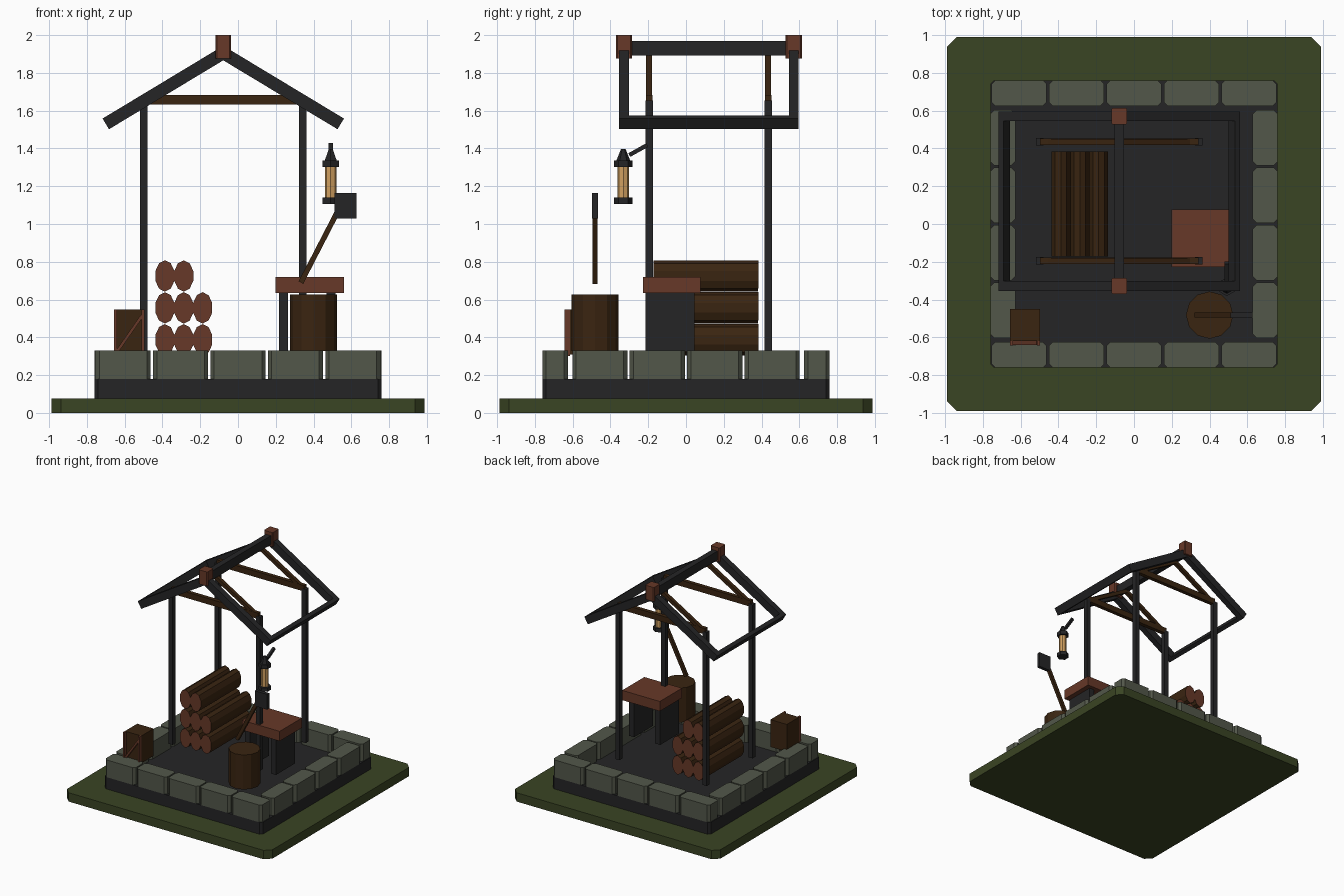
import bpy, bmesh, math
from mathutils import Matrix, Vector

if "Cube" in bpy.data.objects:
    bpy.data.objects.remove(bpy.data.objects["Cube"])


def mat(name, r, g, b):
    m = bpy.data.materials.new(name)
    m.diffuse_color = (r, g, b, 1)
    m.use_nodes = True
    m.node_tree.nodes["Principled BSDF"].inputs["Base Color"].default_value = m.diffuse_color
    return m


GRASS = mat("grass_green", 0.042, 0.058, 0.017)
STONE = mat("grey_stone", 0.085, 0.095, 0.068)
DARK = mat("charcoal", 0.018, 0.018, 0.019)
BROWN = mat("dark_brown", 0.042, 0.018, 0.0055)
RED = mat("red_brown", 0.135, 0.040, 0.021)
GLOW = mat("lantern_amber", 0.65, 0.36, 0.12)


def finish(bm, name, *mats):
    bmesh.ops.recalc_face_normals(bm, faces=bm.faces)
    me = bpy.data.meshes.new(name)
    bm.to_mesh(me)
    bm.free()
    for m in mats:
        me.materials.append(m)
    ob = bpy.data.objects.new(name, me)
    bpy.context.collection.objects.link(ob)
    return ob


def box(name, x0, x1, y0, y1, z0, z1, m, chamfer=0):
    """Axis-aligned box, optionally with chamfered upright edges."""
    bm = bmesh.new()
    bmesh.ops.create_cube(bm, size=1)
    for v in bm.verts:
        v.co = Vector(((x0 + x1) / 2 + v.co.x * (x1 - x0),
                       (y0 + y1) / 2 + v.co.y * (y1 - y0),
                       (z0 + z1) / 2 + v.co.z * (z1 - z0)))
    if chamfer:
        up = [e for e in bm.edges if abs(e.verts[0].co.z - e.verts[1].co.z) > 1e-4]
        bmesh.ops.bevel(bm, geom=up, offset=chamfer, segments=1, affect='EDGES')
    return finish(bm, name, m)


def beam(name, a, b, wide, thick, m):
    """Beam in an xz plane or yz plane; thick is measured across the slope."""
    a, b = Vector(a), Vector(b)
    d = (b - a).normalized()
    side = Vector((0, 1, 0)) if abs(d.y) < 1e-4 else Vector((1, 0, 0))
    up = d.cross(side).normalized()
    rot = Matrix((d, side, up)).transposed().to_4x4()
    bm = bmesh.new()
    bmesh.ops.create_cube(bm, size=1)
    bm.transform(Matrix.Translation((a + b) / 2) @ rot
                 @ Matrix.Diagonal(((b - a).length, wide, thick, 1)))
    return finish(bm, name, m)


def drum(name, x, y, z0, z1, r0, r1, sides, m):
    bm = bmesh.new()
    bmesh.ops.create_cone(bm, cap_ends=True, segments=sides, radius1=r0, radius2=r1, depth=z1 - z0)
    bm.transform(Matrix.Translation((x, y, (z0 + z1) / 2)))
    return finish(bm, name, m)


# Ground and foundation
box("grass_base", -0.988, 0.988, -0.988, 0.988, 0, 0.077, GRASS, 0.05)
box("floor_slab", -0.76, 0.76, -0.76, 0.76, 0.077, 0.18, DARK, 0.02)

# Stone border: five blocks front and back, four on each side
P = 0.304
for i in range(5):
    c = (i - 2) * P
    for label, y0, y1 in (("front", -0.76, -0.625), ("back", 0.625, 0.76)):
        box(f"{label}_stone_{i}", c - 0.146, c + 0.146, y0, y1, 0.18, 0.33, STONE, 0.02)
for i in range(4):
    c = (i - 1.5) * P
    for label, x0, x1 in (("left", -0.76, -0.628), ("right", 0.628, 0.76)):
        box(f"{label}_stone_{i}", x0, x1, c - 0.146, c + 0.146, 0.18, 0.33, STONE, 0.02)

# Posts, tie beams and inner rafters
RX = -0.078
for label, y in (("front", -0.195), ("back", 0.435)):
    for side, s in (("left", -1), ("right", 1)):
        x = RX + s * 0.42
        box(f"{label}_{side}_post", x - 0.02, x + 0.02, y - 0.02, y + 0.02, 0.32, 1.655, DARK)
        beam(f"{label}_{side}_inner_rafter", (x - s * 0.01, y, 1.645), (RX, y, 1.885), 0.032, 0.03, BROWN)
    box(f"{label}_tie_beam", RX - 0.42, RX + 0.42, y - 0.017, y + 0.017, 1.632, 1.683, BROWN)

# Outer roof frame with eaves, ridge and ridge caps
slope = Vector((0.622, 0, -0.375)).normalized()
for side, s in (("left", -1), ("right", 1)):
    end = Vector((RX + s * 0.622, 0, 1.53))
    for label, y in (("front", -0.328), ("back", 0.57)):
        beam(f"{label}_{side}_rafter", (RX, y, 1.905), (end.x, y, end.z), 0.052, 0.066, DARK)
    d = Vector((s * slope.x, 0, slope.z))
    eave = beam(f"{side}_eave", end - d * 0.032, end, 0.9, 0.066, DARK)
    eave.location.y = 0.121
box("ridge_beam", RX - 0.025, RX + 0.025, -0.33, 0.57, 1.893, 1.97, DARK)
for label, y in (("front", -0.328), ("back", 0.57)):
    box(f"{label}_ridge_cap", RX - 0.042, RX + 0.042, y - 0.043, y + 0.043, 1.877, 2.0, RED, 0.008)

# Stacked logs with pale sawn ends
for row, count in enumerate((3, 3, 2)):
    for i in range(count):
        bm = bmesh.new()
        bmesh.ops.create_cone(bm, cap_ends=True, segments=10, radius1=1, radius2=1, depth=0.555)
        bm.transform(Matrix.Translation((-0.387 + i * 0.1, 0.105, 0.387 + row * 0.169))
                     @ Matrix.Diagonal((0.053, 1, 0.083, 1)) @ Matrix.Rotation(math.pi / 2, 4, 'X'))
        for f in bm.faces:
            f.material_index = 1 if len(f.verts) > 4 else 0
        finish(bm, f"log_{row}_{i}", BROWN, RED)

# Work table
box("table_top", 0.198, 0.56, -0.227, 0.077, 0.635, 0.72, RED)
box("table_left_leg", 0.217, 0.265, -0.215, 0.045, 0.325, 0.635, DARK)
box("table_right_leg", 0.468, 0.516, -0.215, 0.045, 0.325, 0.635, DARK)

# Chopping block and axe
drum("chopping_block", 0.4, -0.482, 0.327, 0.627, 0.125, 0.125, 12, BROWN)
beam("axe_handle", (0.333, -0.482, 0.69), (0.55, -0.482, 1.11), 0.026, 0.028, BROWN)
box("axe_head", 0.51, 0.628, -0.497, -0.467, 1.03, 1.163, DARK)

# Crate with front bracing
box("crate", -0.655, -0.497, -0.618, -0.45, 0.31, 0.547, BROWN)
for label, x in (("left", -0.648), ("right", -0.504)):
    box(f"crate_{label}_batten", x - 0.008, x + 0.008, -0.643, -0.615, 0.3, 0.547, RED)
beam("crate_brace", (-0.64, -0.625, 0.325), (-0.508, -0.625, 0.515), 0.03, 0.016, RED)

# Lantern and its hook arm
LX, LY = 0.491, -0.332
drum("lantern_base", LX, LY, 1.107, 1.14, 0.049, 0.049, 6, DARK)
drum("lantern_glass", LX, LY, 1.14, 1.305, 0.031, 0.031, 8, GLOW)
drum("lantern_rim", LX, LY, 1.303, 1.337, 0.049, 0.049, 6, DARK)
drum("lantern_cap", LX, LY, 1.337, 1.398, 0.036, 0.012, 6, DARK)
beam("lantern_arm", (LX, -0.3, 1.365), (LX, -0.205, 1.418), 0.022, 0.022, DARK)
